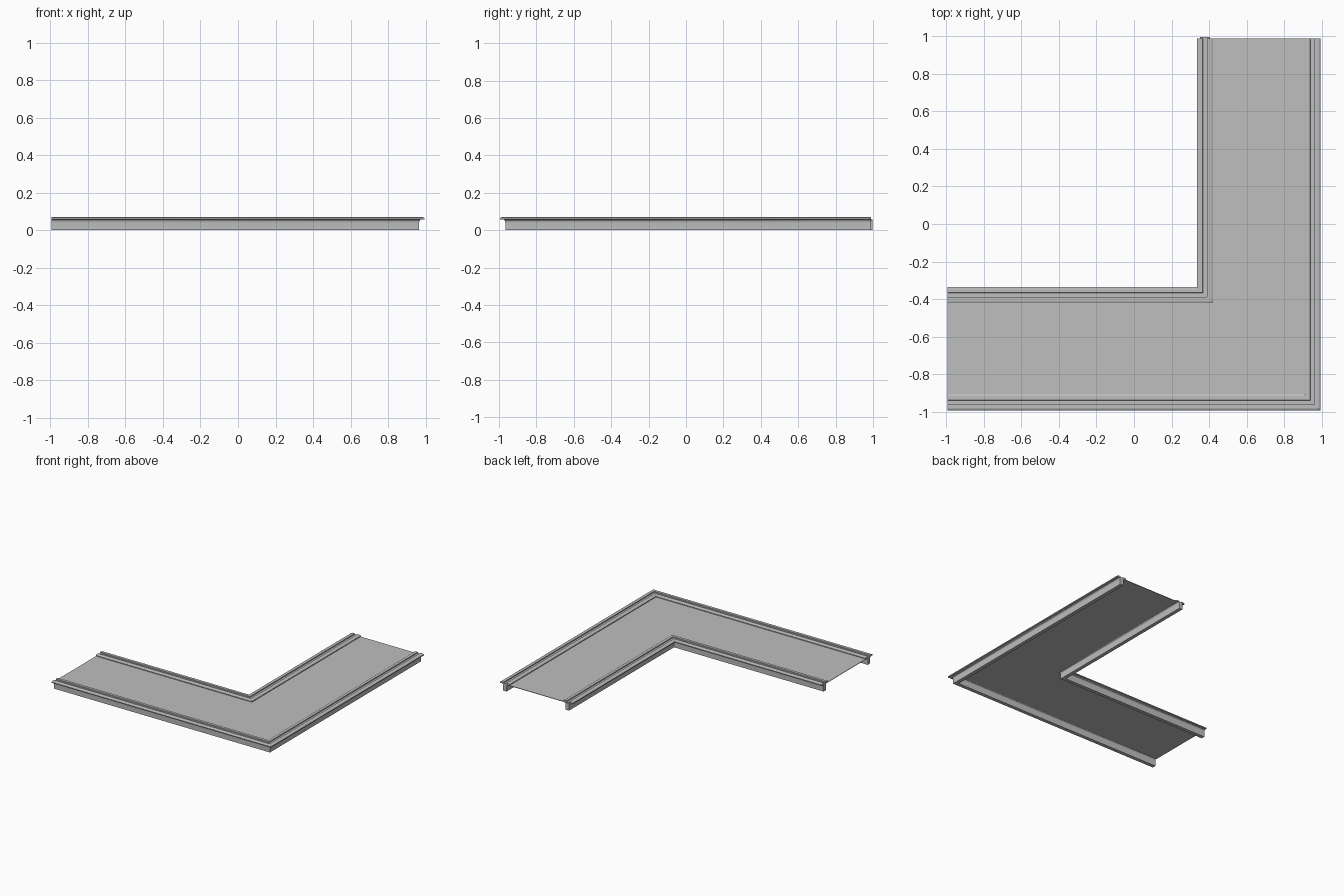
import bpy
import bmesh

cube = bpy.data.objects.get("Cube")
if cube:
    bpy.data.objects.remove(cube, do_unlink=True)

steel = bpy.data.materials.new("light grey steel")
steel.use_nodes = True
steel.diffuse_color = (0.52, 0.52, 0.52, 1)
steel.node_tree.nodes["Principled BSDF"].inputs["Base Color"].default_value = (0.52, 0.52, 0.52, 1)

START_X, END_Y = -0.995, 0.99


def corner_sweep(name, centre, profile, end_y=END_Y, smooth=False):
    """Sweep a closed (offset, height) profile around the mitred corner."""
    bm = bmesh.new()
    rings = []
    for stage in range(3):
        ring = []
        for offset, z in profile:
            u = centre + offset
            x, y = [(START_X, -u), (u, -u), (u, end_y)][stage]
            ring.append(bm.verts.new((x, y, z)))
        rings.append(ring)
    count = len(profile)
    for a, b in zip(rings, rings[1:]):
        for i in range(count):
            j = (i + 1) % count
            bm.faces.new((a[i], a[j], b[j], b[i]))
    bm.faces.new(rings[0])
    bm.faces.new(rings[-1])
    bmesh.ops.recalc_face_normals(bm, faces=bm.faces)
    mesh = bpy.data.meshes.new(name)
    bm.to_mesh(mesh)
    bm.free()
    mesh.materials.append(steel)
    obj = bpy.data.objects.new(name, mesh)
    bpy.context.collection.objects.link(obj)
    if smooth:
        bpy.ops.object.select_all(action="DESELECT")
        obj.select_set(True)
        bpy.context.view_layer.objects.active = obj
        bpy.ops.object.shade_smooth_by_angle(angle=0.8)
    return obj


def mirrored(half):
    """Close a half profile by reflecting it about its centre line."""
    return half + [(-o, z) for o, z in reversed(half)]


# Grooved cap with chamfered edges, and a web flaring out beneath it
cap = mirrored([(0.011, 0.062), (0.012, 0.07), (0.034, 0.07),
                (0.043, 0.065), (0.043, 0.057), (0.03, 0.057)])
web = mirrored([(0.026, 0.058), (0.019, 0.054), (0.016, 0.047),
                (0.015, 0.038), (0.015, 0.0)])

for side, centre, web_end in (("inner", 0.378, 0.998), ("outer", 0.951, END_Y)):
    corner_sweep(side + "_rail_cap", centre, cap)
    corner_sweep(side + "_rail_web", centre, web, web_end, smooth=True)

# Thin deck between the two rails
deck_half = (0.951 - 0.378) / 2 - 0.03
corner_sweep("deck_plate", (0.951 + 0.378) / 2,
             mirrored([(deck_half, 0.058), (deck_half, 0.054)]))
